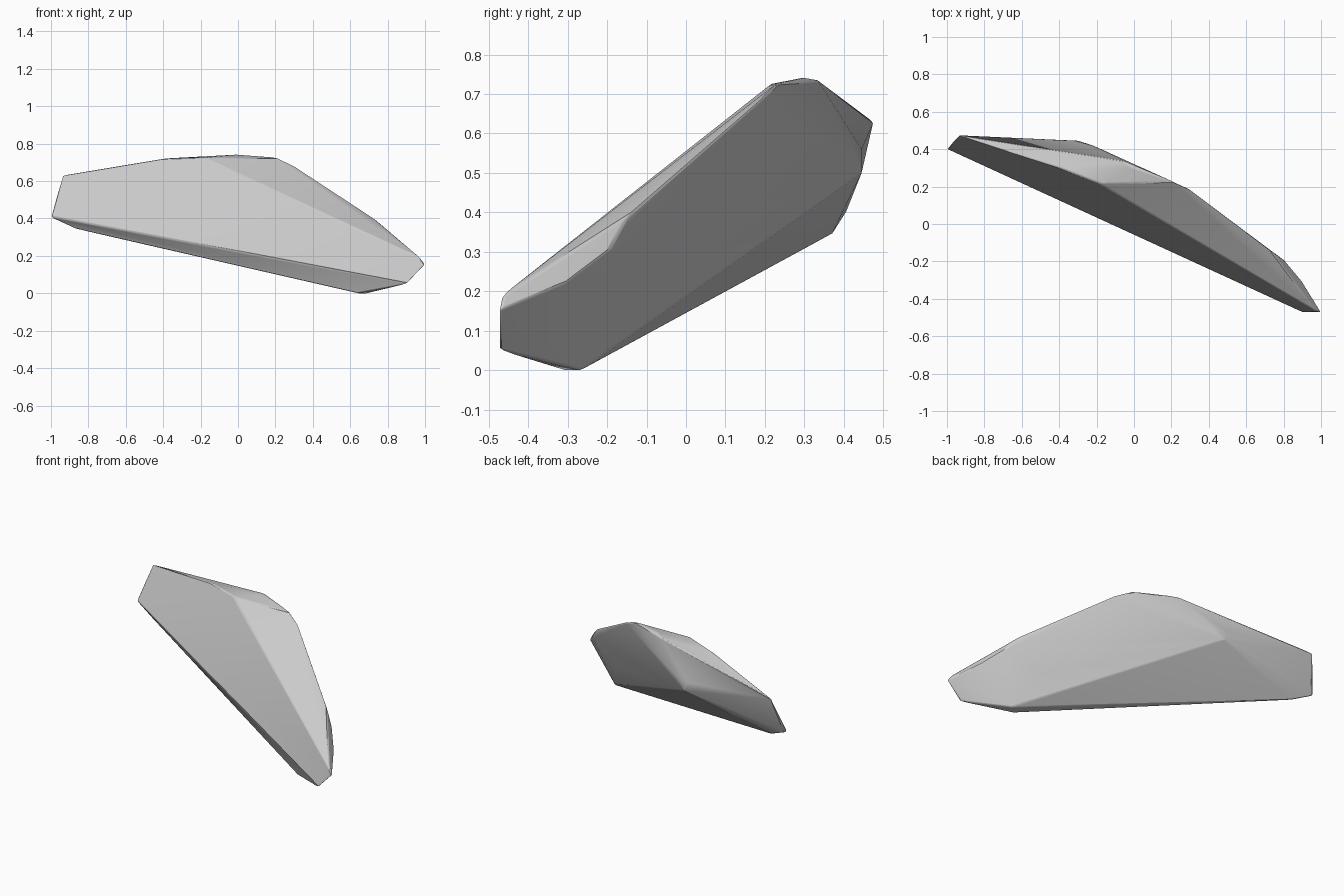
import bpy, bmesh, math

if "Cube" in bpy.data.objects:
    bpy.data.objects.remove(bpy.data.objects["Cube"])

# Key corners of the faceted slab
front_face = [(-1.0, 0.40, 0.41), (-0.99, 0.405, 0.40), (-0.94, 0.475, 0.63),
              (-0.40, 0.30, 0.72), (-0.18, 0.215, 0.725)]
right_tip = [(0.90, -0.472, 0.05), (1.0, -0.472, 0.155), (0.975, -0.465, 0.19),
             (0.90, -0.31, 0.22), (0.80, -0.19, 0.31)]
underside = [(-0.87, 0.37, 0.345), (0.64, -0.31, 0.0), (0.69, -0.265, 0.0),
             (0.58, -0.12, 0.20)]
crest = [(0.0, 0.30, 0.742), (-0.05, 0.335, 0.735), (0.20, 0.23, 0.727),
         (0.29, 0.19, 0.685), (0.74, -0.15, 0.39)]
back = [(-0.30, 0.445, 0.50), (-0.22, 0.42, 0.57), (-0.32, 0.445, 0.56)]

# Wrap the corners in a convex shell
bm = bmesh.new()
for p in front_face + right_tip + underside + crest + back:
    bm.verts.new(p)
hull = bmesh.ops.convex_hull(bm, input=bm.verts)
loose = [v for v in bm.verts if not v.link_faces]
bmesh.ops.delete(bm, geom=loose, context='VERTS')
bmesh.ops.recalc_face_normals(bm, faces=bm.faces)

mesh = bpy.data.meshes.new("rock_slab")
bm.to_mesh(mesh)
bm.free()
rock = bpy.data.objects.new("rock_slab", mesh)
bpy.context.collection.objects.link(rock)

# Softly worn edges, smooth between shallow facets
bevel = rock.modifiers.new("worn_edges", 'BEVEL')
bevel.width = 0.008
bevel.segments = 2
bevel.limit_method = 'ANGLE'
bevel.angle_limit = math.radians(25)
bpy.context.view_layer.objects.active = rock
rock.select_set(True)
bpy.ops.object.shade_smooth_by_angle(angle=math.radians(25))
